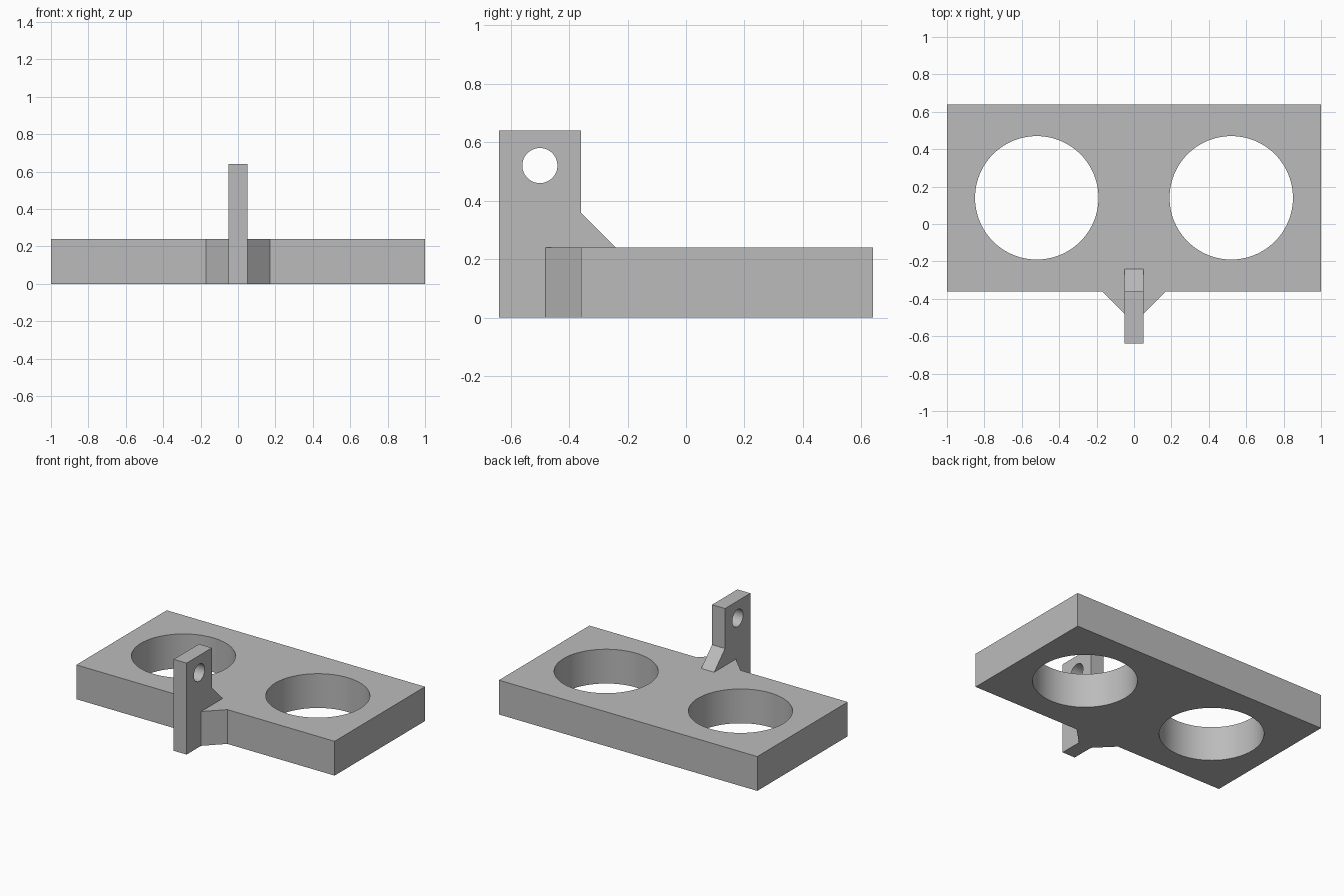
import bpy, bmesh, math
from mathutils import Matrix, Vector

if "Cube" in bpy.data.objects:
    bpy.data.objects.remove(bpy.data.objects["Cube"])

grey = bpy.data.materials.new("plain_grey")
grey.diffuse_color = (0.5, 0.5, 0.5, 1)
grey.use_nodes = True
grey.node_tree.nodes["Principled BSDF"].inputs["Base Color"].default_value = grey.diffuse_color


def prism(name, points, depth):
    """Extrude a closed 3D outline along a depth vector."""
    bm = bmesh.new()
    face = bm.faces.new([bm.verts.new(p) for p in points])
    ext = bmesh.ops.extrude_face_region(bm, geom=[face])
    moved = [v for v in ext["geom"] if isinstance(v, bmesh.types.BMVert)]
    bmesh.ops.translate(bm, verts=moved, vec=Vector(depth))
    bmesh.ops.recalc_face_normals(bm, faces=bm.faces)
    return finish(name, bm)


def cylinder(name, centre, radius, depth, axis, sides=96):
    bm = bmesh.new()
    turn = Matrix.Rotation(math.pi / 2, 4, "Y") if axis == "X" else Matrix()
    bmesh.ops.create_cone(bm, cap_ends=True, segments=sides, radius1=radius,
                          radius2=radius, depth=depth,
                          matrix=Matrix.Translation(centre) @ turn)
    return finish(name, bm)


def finish(name, bm):
    mesh = bpy.data.meshes.new(name)
    bm.to_mesh(mesh)
    bm.free()
    mesh.materials.append(grey)
    obj = bpy.data.objects.new(name, mesh)
    bpy.context.collection.objects.link(obj)
    return obj


def combine(target, other, operation):
    """Apply an exact boolean and remove the helper."""
    mod = target.modifiers.new("bool", "BOOLEAN")
    mod.operation, mod.solver, mod.object = operation, "EXACT", other
    bpy.context.view_layer.objects.active = target
    bpy.ops.object.modifier_apply(modifier=mod.name)
    bpy.data.objects.remove(other)


# Base plate with the two angled side gussets at the front
right_half = [(0.05, -0.48), (0.17, -0.36), (1, -0.36), (1, 0.64)]
outline = right_half + [(-x, y) for x, y in reversed(right_half)]
bracket = prism("bracket_plate", [(x, y, 0) for x, y in outline], (0, 0, 0.24))

# Upright tab with its sloped rear brace
profile = [(-0.64, 0), (-0.36, 0), (-0.36, 0.12), (-0.24, 0.24),
           (-0.36, 0.36), (-0.36, 0.64), (-0.64, 0.64)]
tab = prism("upright_tab", [(-0.05, y, z) for y, z in profile], (0.1, 0, 0))
combine(bracket, tab, "UNION")

# Two large round openings and the small tab hole
for side in (-1, 1):
    combine(bracket, cylinder("opening_cutter", (side * 0.52, 0.14, 0.12), 0.33, 1, "Z"),
            "DIFFERENCE")
combine(bracket, cylinder("tab_hole_cutter", (0, -0.5, 0.52), 0.06, 0.5, "X", 64),
        "DIFFERENCE")

# Smooth bores, crisp edges
bpy.ops.object.select_all(action="DESELECT")
bracket.select_set(True)
bpy.context.view_layer.objects.active = bracket
bpy.ops.object.shade_smooth_by_angle(angle=math.radians(30))
